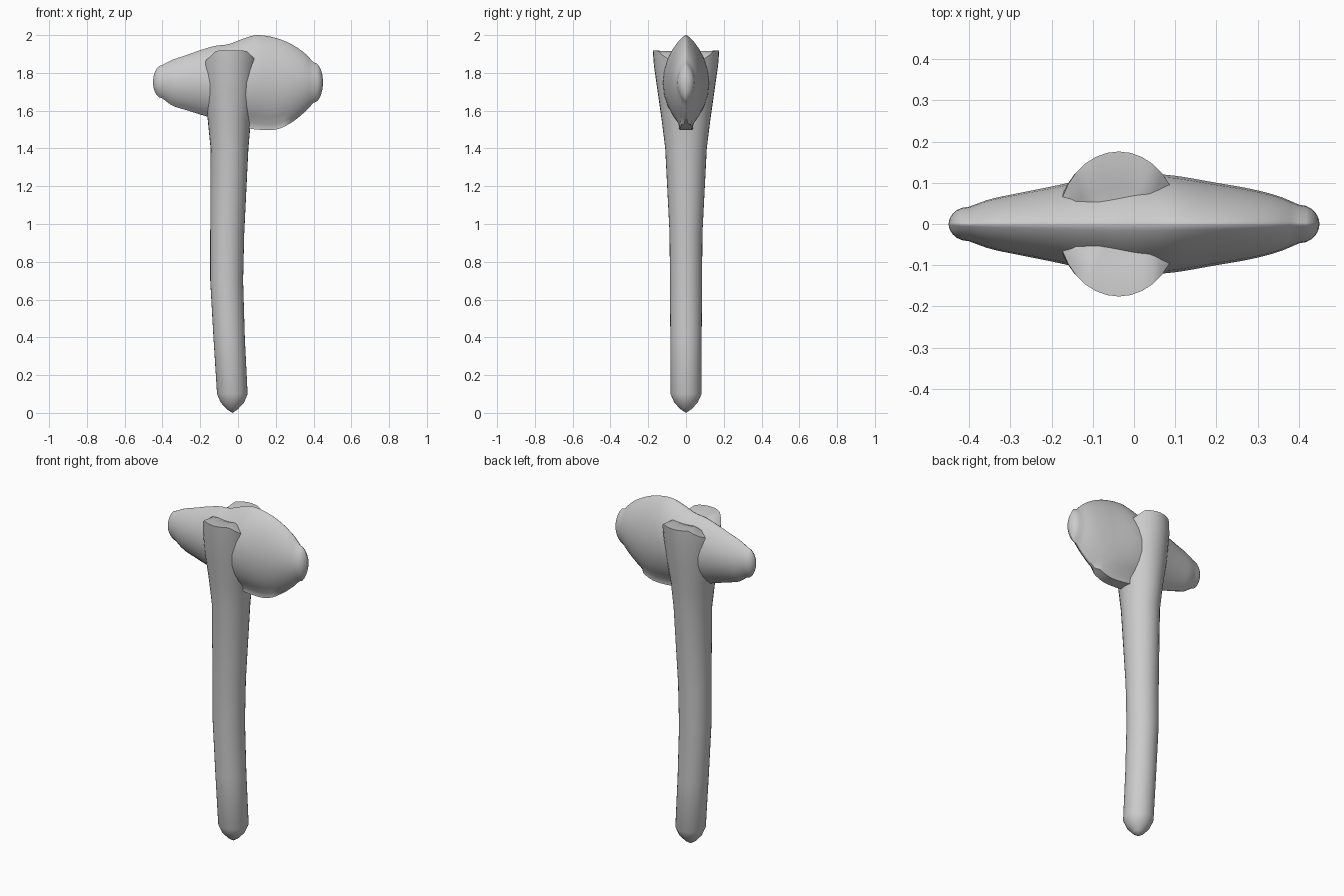
import bpy, bmesh, math

cube = bpy.data.objects.get("Cube")
if cube:
    bpy.data.objects.remove(cube)

grey = bpy.data.materials.new("plain grey")
grey.use_nodes = True
colour = (0.6, 0.6, 0.6, 1)
grey.diffuse_color = colour
grey.node_tree.nodes["Principled BSDF"].inputs["Base Color"].default_value = colour


def loft(name, start, rings, end, angle):
    """Skin closed rings of points, closing each end to a point."""
    bm = bmesh.new()
    loops = [[bm.verts.new(p) for p in ring] for ring in rings]
    first, last = bm.verts.new(start), bm.verts.new(end)
    n = len(loops[0])
    for i in range(n):
        j = (i + 1) % n
        bm.faces.new((first, loops[0][j], loops[0][i]))
        bm.faces.new((last, loops[-1][i], loops[-1][j]))
        for a, b in zip(loops, loops[1:]):
            bm.faces.new((a[i], a[j], b[j], b[i]))
    bmesh.ops.recalc_face_normals(bm, faces=bm.faces)
    mesh = bpy.data.meshes.new(name)
    bm.to_mesh(mesh)
    bm.free()
    obj = bpy.data.objects.new(name, mesh)
    bpy.context.collection.objects.link(obj)
    mesh.materials.append(grey)
    bpy.ops.object.select_all(action='DESELECT')
    obj.select_set(True)
    bpy.context.view_layer.objects.active = obj
    bpy.ops.object.shade_smooth_by_angle(angle=math.radians(angle))
    return obj


def spline(xs, ys, x):
    """Smooth interpolation through the profile points."""
    def slope(k):
        a, b = max(k - 1, 0), min(k + 1, len(xs) - 1)
        return (ys[b] - ys[a]) / (xs[b] - xs[a])
    k = max(i for i in range(len(xs) - 1) if xs[i] <= x)
    h = xs[k + 1] - xs[k]
    t = (x - xs[k]) / h
    return ((1 + 2 * t) * (1 - t) ** 2 * ys[k] + t * (1 - t) ** 2 * h * slope(k)
            + t * t * (3 - 2 * t) * ys[k + 1] + t * t * (t - 1) * h * slope(k + 1))


# Handle: slightly bowed oval shaft, flaring in depth around the head
SIDES = 32
shaft = [  # height, centre x, half width, half depth
    (0.02, -0.03, 0.03, 0.03), (0.055, -0.03, 0.062, 0.062),
    (0.1, -0.03, 0.081, 0.082), (0.4, -0.047, 0.083, 0.083),
    (0.7, -0.06, 0.087, 0.085), (0.95, -0.057, 0.09, 0.087),
    (1.4, -0.045, 0.1, 0.11), (1.56, -0.046, 0.115, 0.13),
    (1.7, -0.043, 0.138, 0.15), (1.84, -0.041, 0.147, 0.17),
]


def oval(z, cx, rx, ry, drop=0):
    ring = []
    for i in range(SIDES):
        a = 2 * math.pi * i / SIDES
        dx = rx * math.cos(a)
        fall = min(max((abs(dx) - 0.08) / 0.06, 0), 1)
        ring.append((cx + dx, ry * math.sin(a), z - drop * fall))
    return ring


rings = [oval(*s) for s in shaft]
rings.append(oval(1.918, -0.037, 0.147, 0.176, 0.06))  # rim dips at the sides
rings.append(oval(1.915, -0.037, 0.13, 0.09, 0.06))
loft("handle", (-0.03, 0, 0), rings, (-0.037, 0, 1.88), 45)

# Head: lens-shaped stone, narrow poll on one side and broad blade on the other
outline = [  # x, top, bottom, half thickness
    (-0.4, 1.842, 1.665, 0.042), (-0.35, 1.868, 1.628, 0.06),
    (-0.28, 1.892, 1.605, 0.075), (-0.2, 1.92, 1.58, 0.091),
    (-0.12, 1.943, 1.555, 0.108), (-0.05, 1.952, 1.53, 0.118),
    (0.03, 1.982, 1.512, 0.122), (0.1, 2.0, 1.5, 0.117),
    (0.2, 1.985, 1.5, 0.1), (0.28, 1.953, 1.535, 0.086),
    (0.35, 1.907, 1.59, 0.068), (0.4, 1.856, 1.642, 0.047),
]
xs, tops, bottoms, halves = zip(*outline)
STEPS = 12


def lens(x, top, bottom, half):
    mid, h = (top + bottom) / 2, (top - bottom) / 2
    blunt = 0.3 if 0 < x < 0.28 else 0.08
    side = []
    for i in range(STEPS + 1):
        t = math.cos(math.pi * i / STEPS)
        y = max(1 - t * t, 0) ** 0.75
        if t < -0.5:
            y = max(y, blunt)
        side.append((y * half, mid + t * h))
    side[0] = (0.002, top)
    return [(x, y, z) for y, z in side] + [(x, -y, z) for y, z in reversed(side)]


def tip_sections(end, inner):
    """Round the outline off to an elliptical nose."""
    x0, top, bottom, half = inner
    mid = 1.75
    found = []
    for f in (0.35, 0.6, 0.8, 0.93, 0.99):
        s = math.sqrt(1 - f * f)
        found.append(lens(x0 + (end - x0) * f, mid + (top - mid) * s,
                          mid + (bottom - mid) * s, half * s))
    return found


body = []
count = 40
for i in range(count + 1):
    x = xs[0] + (xs[-1] - xs[0]) * i / count
    x = min(x, xs[-1])
    body.append(lens(x, *(spline(xs, p, x) for p in (tops, bottoms, halves))))
poll = tip_sections(-0.45, outline[0])
blade = tip_sections(0.45, outline[-1])
loft("stone_head", (-0.45, 0, 1.75), poll[::-1] + body + blade, (0.45, 0, 1.75), 50)
